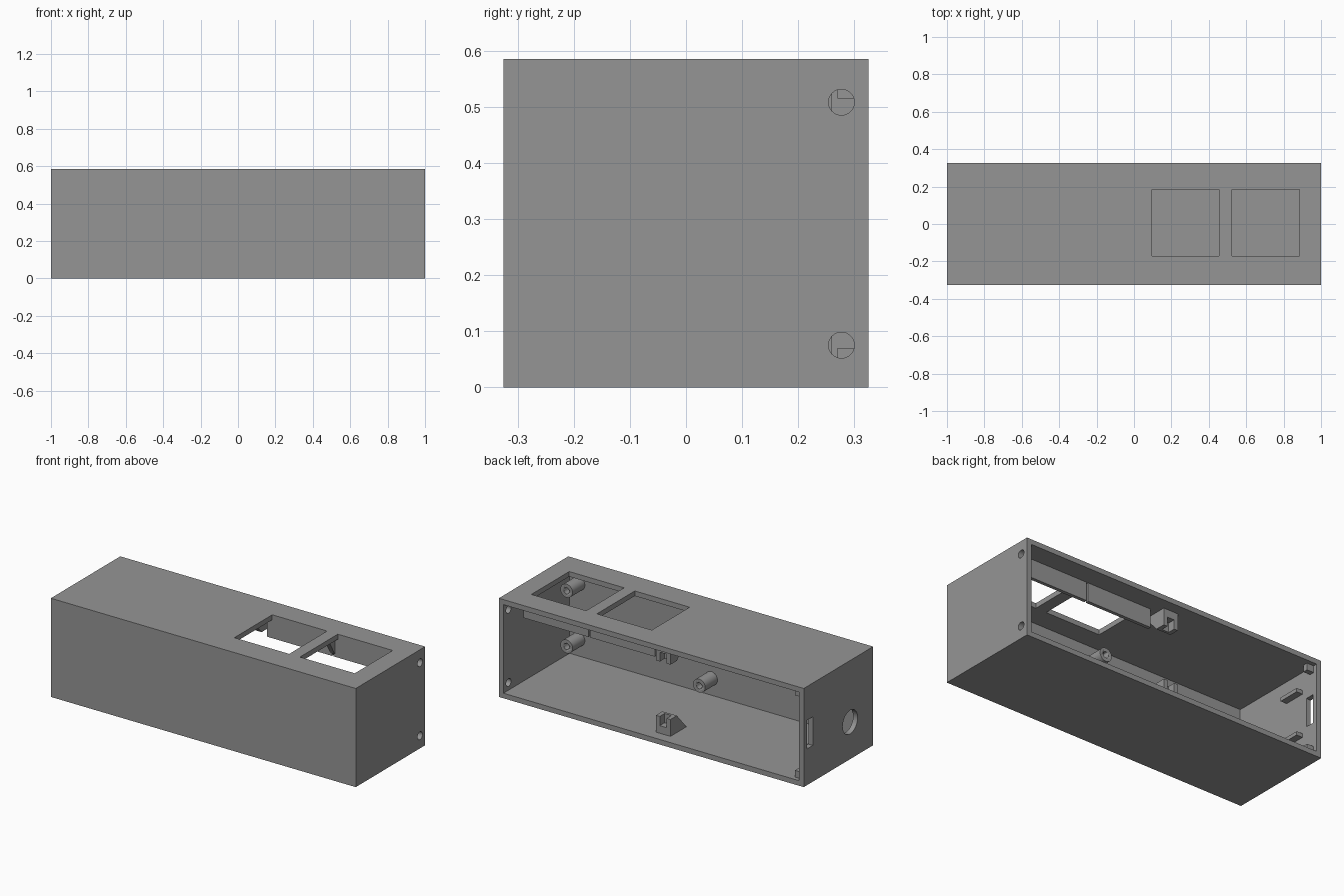
import bpy, bmesh, math

if "Cube" in bpy.data.objects:
    bpy.data.objects.remove(bpy.data.objects["Cube"])

grey = bpy.data.materials.new("grey_plastic")
grey.diffuse_color = (0.3, 0.3, 0.3, 1)
grey.use_nodes = True
grey.node_tree.nodes["Principled BSDF"].inputs["Base Color"].default_value = grey.diffuse_color
T = 0.03                      # wall thickness
LX, LY, H = 1.0, 0.325, 0.585


def finish(name, bm):
    bmesh.ops.recalc_face_normals(bm, faces=bm.faces)
    me = bpy.data.meshes.new(name)
    bm.to_mesh(me)
    bm.free()
    me.materials.append(grey)
    ob = bpy.data.objects.new(name, me)
    bpy.context.collection.objects.link(ob)
    return ob


def box(name, x, y, z):
    bm = bmesh.new()
    bmesh.ops.create_cube(bm, size=1)
    for v in bm.verts:
        v.co = [(a + b) / 2 + c * (b - a) for (a, b), c in zip((x, y, z), v.co)]
    return finish(name, bm)


def prism_x(name, profile, x0, x1):
    """Extrude a (y, z) profile along x."""
    bm = bmesh.new()
    f = bm.faces.new([bm.verts.new((x0, y, z)) for y, z in profile])
    g = bmesh.ops.extrude_face_region(bm, geom=[f])
    for v in g["geom"]:
        if isinstance(v, bmesh.types.BMVert):
            v.co.x = x1
    return finish(name, bm)


def cylinder(name, loc, r, depth, axis, n=32):
    bpy.ops.mesh.primitive_cylinder_add(
        vertices=n, radius=r, depth=depth, location=loc,
        rotation=(0, math.pi / 2, 0) if axis == "x" else (math.pi / 2, 0, 0))
    ob = bpy.context.object
    ob.name = name
    ob.data.materials.append(grey)
    bpy.ops.object.shade_smooth_by_angle()
    return ob


def cut(target, cutter):
    m = target.modifiers.new("cut", "BOOLEAN")
    m.operation, m.solver, m.object = "DIFFERENCE", "EXACT", cutter
    bpy.context.view_layer.objects.active = target
    bpy.ops.object.modifier_apply(modifier=m.name)
    bpy.data.objects.remove(cutter)


# Case, open at the back
case = box("case", (-LX, LX), (-LY, LY), (0, H))
cut(case, box("cavity", (-LX + T, LX - T), (-LY + T, LY + 0.1), (T, H - T)))
# Square windows in the top
for x0 in (0.095, 0.525):
    cut(case, box("window", (x0, x0 + 0.36), (-0.17, 0.185), (H - 0.1, H + 0.1)))
# Screw holes in the right end
for z in (0.075, 0.508):
    cut(case, cylinder("screw_hole", (LX, 0.277, z), 0.023, 0.2, "x"))
# Slot and round cable hole in the left end
cut(case, box("slot", (-LX - 0.1, -LX + 0.1), (0.24, 0.295), (0.215, 0.385)))
cut(case, cylinder("cable_hole", (-LX, -0.11, 0.22), 0.07, 0.2, "x", 48))

# Hollow standoffs on the front wall
for x in (0.04, 0.91):
    for z in (0.13, 0.46):
        post = cylinder("standoff", (x, -0.24, z), 0.04, 0.12, "y")
        cut(post, cylinder("bore", (x, -0.18, z), 0.018, 0.16, "y", 24))

# Rails hanging behind the windows, split in the middle
for x0, x1 in ((0.06, 0.485), (0.495, 0.92)):
    box("window_rail", (x0, x1), (0.187, 0.207), (0.445, H - T + 0.005))
prism_x("rail_gusset", [(0.187, H - T), (0.187, 0.46), (0.13, H - T)], 0.475, 0.505)

# Notched catch blocks with a sloped back, on floor and ceiling
for name, flip in (("floor_catch", False), ("ceiling_catch", True)):
    def up(z):
        return H - z if flip else z
    prof = [(0.26, T), (0.26, 0.13), (0.2, 0.13), (0.11, T)]
    catch = prism_x(name, [(y, up(z)) for y, z in prof], -0.08, 0.015)
    z0, z1 = sorted((up(0.075), up(0.2)))
    cut(catch, box("notch", (-0.055, -0.01), (0.215, 0.3), (z0, z1)))

# Corner tabs and board ribs on the left end
for z0 in (T, H - T - 0.04):
    box("corner_tab", (-LX + T, -0.925), (0.27, 0.3), (z0, z0 + 0.04))
for z in (0.165, 0.425):
    box("board_rib", (-LX + T - 0.005, -0.93), (0.08, 0.21), (z, z + 0.022))
